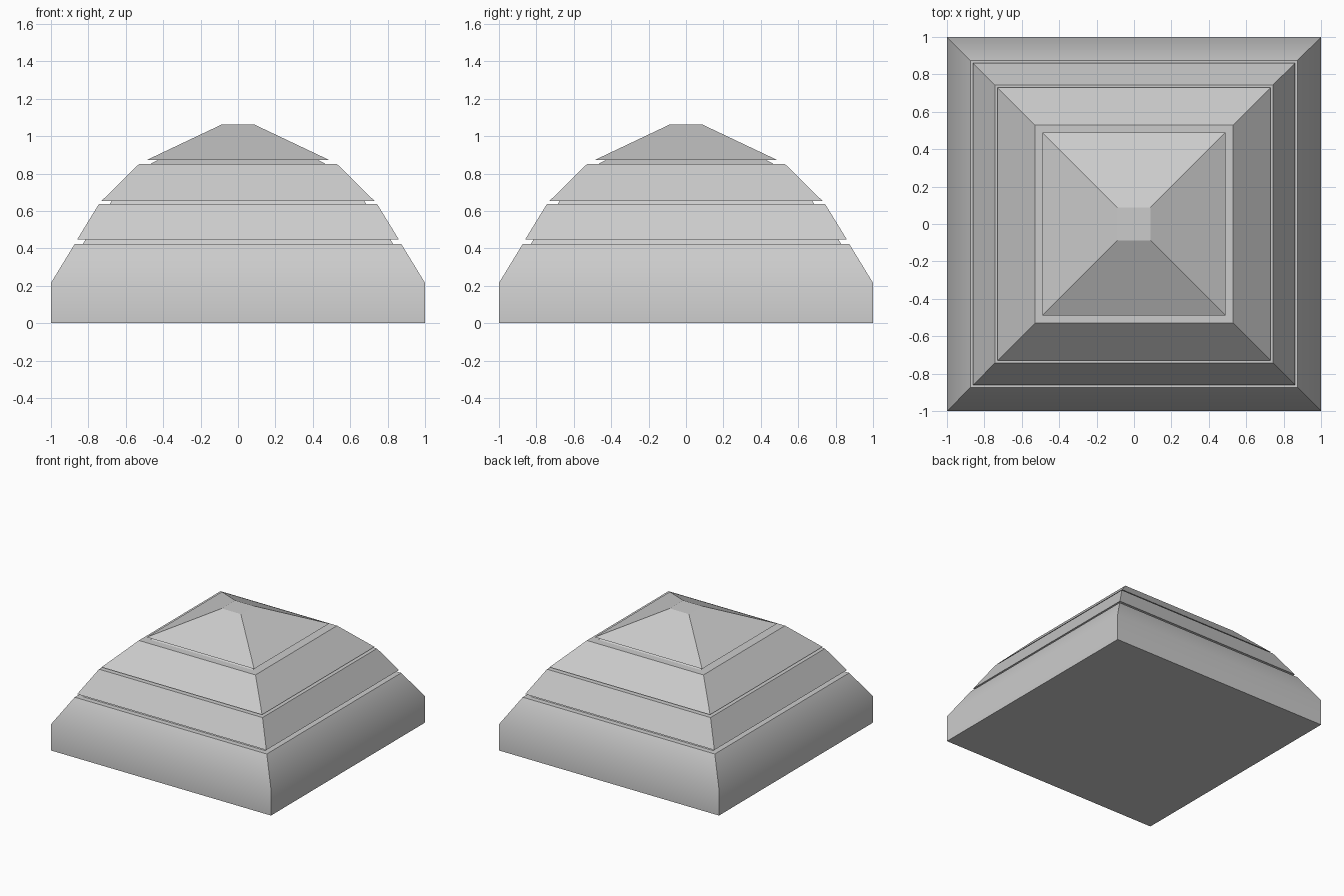
import bpy, bmesh, math

if "Cube" in bpy.data.objects:
    bpy.data.objects.remove(bpy.data.objects["Cube"])

# Profile of the square stepped dome: (half width, height), bottom to top
PROFILE = [
    (1.0, 0.0), (1.0, 0.215), (0.873, 0.423),      # base tier
    (0.83, 0.423), (0.815, 0.447),                 # first groove
    (0.86, 0.447), (0.743, 0.638),                 # second tier
    (0.685, 0.638), (0.675, 0.653),                # second groove
    (0.73, 0.653), (0.53, 0.85),                   # third tier
    (0.47, 0.85), (0.43, 0.872),                   # third groove
    (0.488, 0.872), (0.087, 1.062),                # cap
]
CORNERS = [(-1, -1), (1, -1), (1, 1), (-1, 1)]


def square_loft(name, profile, smooth_bands):
    bm = bmesh.new()
    rings = [[bm.verts.new((x * h, y * h, z)) for x, y in CORNERS]
             for h, z in profile]
    for band, (low, high) in enumerate(zip(rings, rings[1:])):
        for i in range(4):
            j = (i + 1) % 4
            face = bm.faces.new((low[i], low[j], high[j], high[i]))
            face.smooth = band < smooth_bands
    bm.faces.new(rings[0][::-1])
    bm.faces.new(rings[-1])
    bm.normal_update()
    # Keep every crease sharp except the soft bend in the base
    for e in bm.edges:
        e.smooth = e.calc_face_angle(0) < math.radians(35)
    mesh = bpy.data.meshes.new(name)
    bm.to_mesh(mesh)
    bm.free()
    obj = bpy.data.objects.new(name, mesh)
    bpy.context.collection.objects.link(obj)
    return obj


square_loft("stepped_roof", PROFILE, smooth_bands=2)
